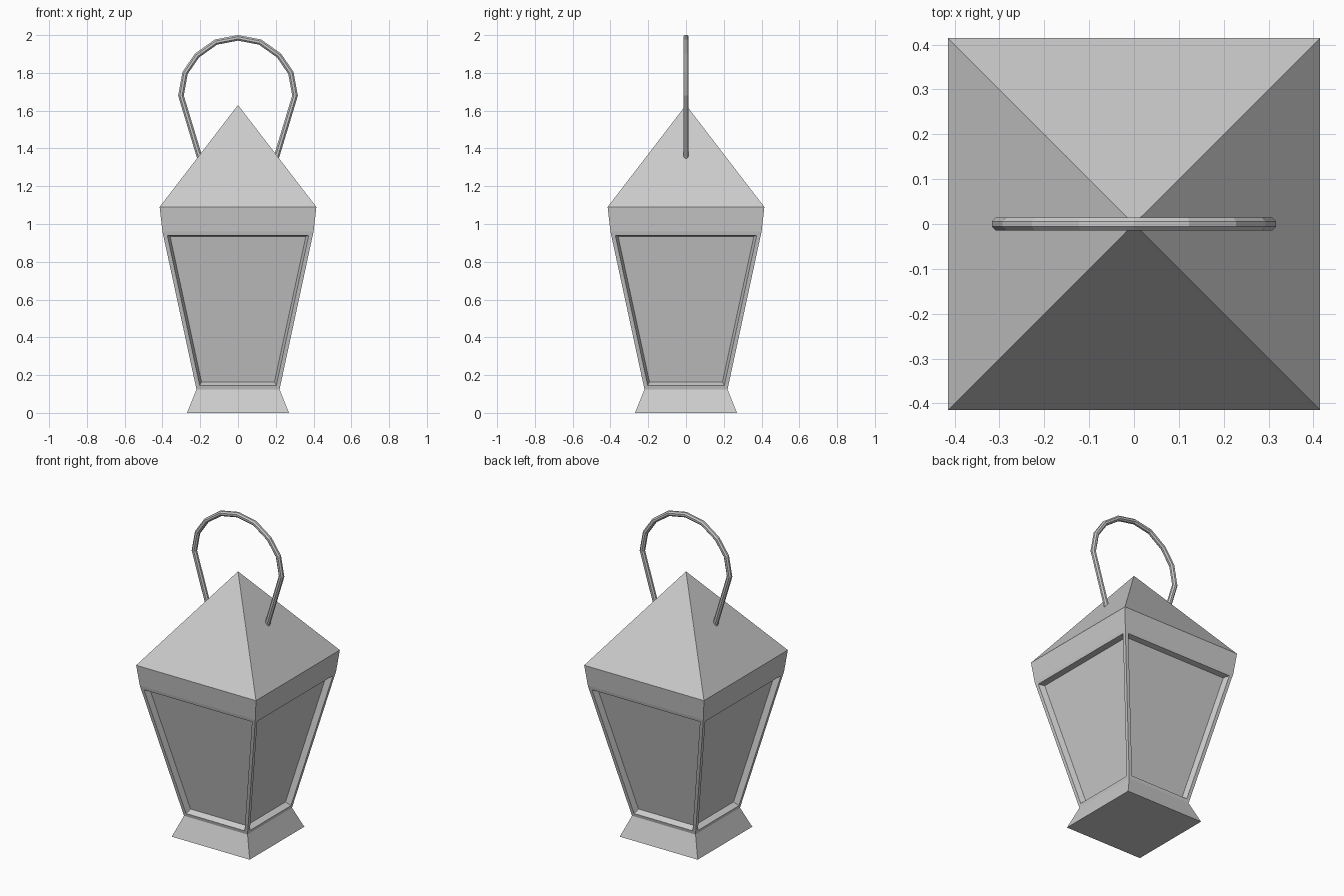
import bpy, bmesh, math
from mathutils import Vector

if "Cube" in bpy.data.objects:
    bpy.data.objects.remove(bpy.data.objects["Cube"])


def finish(bm, name):
    bmesh.ops.recalc_face_normals(bm, faces=bm.faces)
    mesh = bpy.data.meshes.new(name)
    bm.to_mesh(mesh)
    bm.free()
    obj = bpy.data.objects.new(name, mesh)
    bpy.context.collection.objects.link(obj)
    return obj


def bridge(bm, a, b):
    n = len(a)
    return [bm.faces.new((a[i], a[(i + 1) % n], b[(i + 1) % n], b[i])) for i in range(n)]


# Lantern body: square rings of (half width, height), closed by a pyramid roof
bm = bmesh.new()
profile = [(0.27, 0.0), (0.22, 0.125), (0.40, 0.96), (0.415, 1.09)]
rings = [[bm.verts.new((sx * h, sy * h, z)) for sx, sy in ((-1, -1), (1, -1), (1, 1), (-1, 1))]
         for h, z in profile]
bm.faces.new(rings[0][::-1])
bands = [bridge(bm, a, b) for a, b in zip(rings, rings[1:])]
apex = bm.verts.new((0, 0, 1.63))
for i in range(4):
    bm.faces.new((rings[-1][i], rings[-1][(i + 1) % 4], apex))
bm.normal_update()

# Recessed glass panels on the four tapered sides
bmesh.ops.inset_individual(bm, faces=bands[1], thickness=0.021, use_even_offset=True)
bmesh.ops.inset_individual(bm, faces=bands[1], thickness=0.012, depth=-0.034,
                           use_even_offset=True)
finish(bm, "lantern_body")

# Carrying handle: octagonal tube mitred along a faceted loop in the xz plane
half = [(0.19, 1.31), (0.302, 1.68), (0.28, 1.80), (0.217, 1.892), (0.117, 1.963)]
path = [Vector((x, 0, z)) for x, z in half] + [Vector((0, 0, 1.9855))]
path += [Vector((-x, 0, z)) for x, z in reversed(half)]
SIDES = 8
RADIUS = 0.0145 / math.cos(math.pi / SIDES)
bm = bmesh.new()
tube = []
for i, p in enumerate(path):
    d_in = (p - path[max(i - 1, 0)]).normalized() if i else (path[1] - p).normalized()
    d_out = (path[i + 1] - p).normalized() if i < len(path) - 1 else d_in
    tangent = (d_in + d_out).normalized()
    across = Vector((0, 1, 0)).cross(tangent) / tangent.dot(d_in)
    ring = []
    for k in range(SIDES):
        a = 2 * math.pi * (k + 0.5) / SIDES
        ring.append(bm.verts.new(p + RADIUS * (across * math.cos(a) + Vector((0, math.sin(a), 0)))))
    tube.append(ring)
for a, b in zip(tube, tube[1:]):
    bridge(bm, a, b)
bm.faces.new(tube[0])
bm.faces.new(tube[-1])
finish(bm, "carrying_handle")
